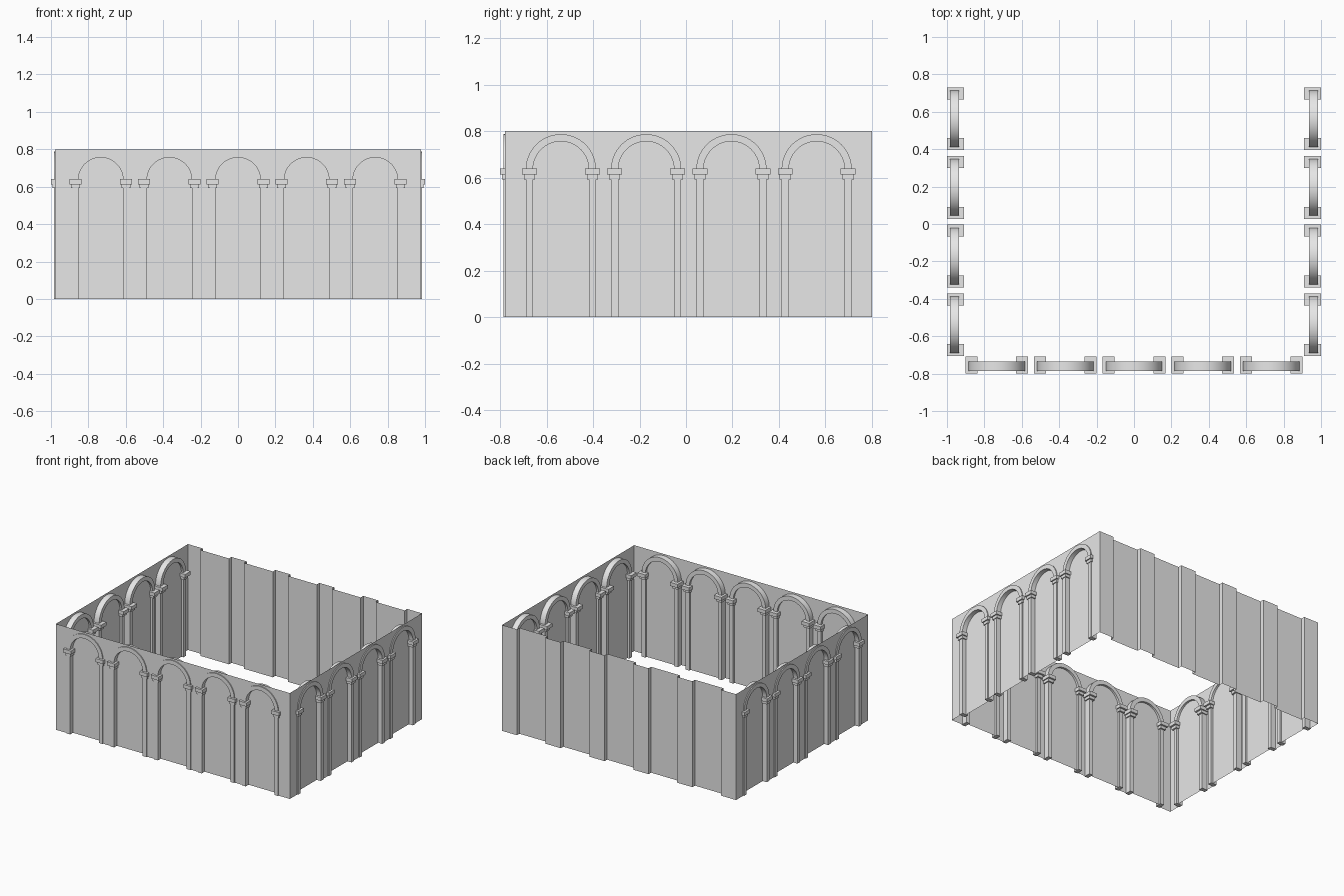
import bpy, bmesh, math
from mathutils import Matrix

cube = bpy.data.objects.get("Cube")
if cube:
    bpy.data.objects.remove(cube, do_unlink=True)

stone = bpy.data.materials.new("grey stone")
stone.use_nodes = True
stone.diffuse_color = (0.8, 0.8, 0.8, 1)
stone.node_tree.nodes["Principled BSDF"].inputs["Base Color"].default_value = (0.8, 0.8, 0.8, 1)

HEIGHT = 0.8        # wall height
SPRING = 0.636      # height where the arches begin
R_IN, R_OUT = 0.12, 0.151
PITCH = 0.367       # spacing of the bays
RECESS = 0.027      # depth of the niches
SEGMENTS = 28


def finish(name, bm, turn):
    """Turn the bmesh into an object, rotated about z to its side of the room."""
    mesh = bpy.data.meshes.new(name)
    bm.to_mesh(mesh)
    bm.free()
    mesh.materials.append(stone)
    ob = bpy.data.objects.new(name, mesh)
    bpy.context.collection.objects.link(ob)
    ob.matrix_world = Matrix.Rotation(math.radians(turn), 4, 'Z')
    bpy.ops.object.select_all(action='DESELECT')
    ob.select_set(True)
    bpy.context.view_layer.objects.active = ob
    bpy.ops.object.shade_smooth_by_angle(angle=math.radians(30))


def arc(c, r):
    """Half circle from left to right, as (u, z) points."""
    steps = [math.pi * (1 - i / SEGMENTS) for i in range(SEGMENTS + 1)]
    return [(c + r * math.cos(a), SPRING + r * math.sin(a)) for a in steps]


def sheet(bm, points, v):
    return bm.faces.new([bm.verts.new((u, -v, z)) for u, z in points])


def ribbon(bm, points, v0, v1):
    """Strip of quads joining one outline at two depths."""
    rows = [[bm.verts.new((u, -v, z)) for u, z in points] for v in (v0, v1)]
    for i in range(len(points) - 1):
        bm.faces.new((rows[0][i], rows[0][i + 1], rows[1][i + 1], rows[1][i]))


def box(bm, u, half, v0, v1, z0, z1):
    m = (Matrix.Translation((u, -(v0 + v1) / 2, (z0 + z1) / 2))
         @ Matrix.Diagonal((2 * half, v1 - v0, z1 - z0, 1)))
    bmesh.ops.create_cube(bm, size=1, matrix=m)


def arcade(side, turn, v, u0, u1, centres):
    # wall sheet with arched openings
    wall = bmesh.new()
    outline = [(u0, 0)]
    openings = []
    for c in centres:
        opening = [(c - R_IN, 0)] + arc(c, R_IN) + [(c + R_IN, 0)]
        openings.append(opening)
        outline += opening
    sheet(wall, outline + [(u1, 0), (u1, HEIGHT), (u0, HEIGHT)], v)
    finish(side + "_wall", wall, turn)

    # recessed panels with their reveals
    niches = bmesh.new()
    for opening in openings:
        sheet(niches, opening[::-1], v - RECESS).normal_flip()
        ribbon(niches, opening, v, v - RECESS)
    finish(side + "_niches", niches, turn)

    # arch rings
    rings = bmesh.new()
    for c in centres:
        inner, outer = arc(c, R_IN), arc(c, R_OUT)
        quads = []
        for i in range(SEGMENTS):
            pts = (inner[i], inner[i + 1], outer[i + 1], outer[i])
            quads.append(sheet(rings, pts, v - 0.043))
        verts = [w for f in quads for w in f.verts]
        bmesh.ops.remove_doubles(rings, verts=verts, dist=0.0001)
        flat = [f for f in rings.faces if abs(f.calc_center_median().x - c) < R_OUT]
        new = bmesh.ops.extrude_face_region(rings, geom=flat, use_keep_orig=True)
        moved = [g for g in new["geom"] if isinstance(g, bmesh.types.BMVert)]
        bmesh.ops.translate(rings, verts=moved, vec=(0, -0.05, 0))
    bmesh.ops.recalc_face_normals(rings, faces=rings.faces)
    finish(side + "_arches", rings, turn)

    # columns and two-tier capitals
    columns, capitals = bmesh.new(), bmesh.new()
    for c in centres:
        for s in (-1, 1):
            u = c + s * (R_IN + R_OUT) / 2
            box(columns, u, 0.0155, v - 0.043, v + 0.007, 0, 0.595)
            box(capitals, u, 0.024, v - 0.056, v + 0.013, 0.592, 0.615)
            box(capitals, u, 0.032, v - 0.07, v + 0.022, 0.613, 0.64)
    finish(side + "_columns", columns, turn)
    finish(side + "_capitals", capitals, turn)


FRONT, SIDE, BACK = 0.778, 0.978, 0.8
bays = [PITCH * (i - 2) for i in range(5)]
side_bays = [PITCH * (i - 1.5) + 0.012 for i in range(4)]

arcade("front", 0, FRONT, -SIDE, SIDE, bays)
arcade("right", 90, SIDE, -FRONT, BACK, side_bays)
arcade("left", -90, SIDE, -BACK, FRONT, [-c for c in reversed(side_bays)])

# back wall: plain folded sheet with full-height recessed panels
plan = [(-SIDE, BACK)]
for c in bays:
    a, b = c - R_IN, c + R_IN
    inset = BACK - 0.03
    plan += [(a, BACK), (a, inset), (b, inset), (b, BACK)]
plan.append((SIDE, BACK))
back = bmesh.new()
low = [back.verts.new((u, -v, 0)) for u, v in plan]
high = [back.verts.new((u, -v, HEIGHT)) for u, v in plan]
for i in range(len(plan) - 1):
    back.faces.new((low[i], low[i + 1], high[i + 1], high[i]))
finish("back_wall", back, 180)
